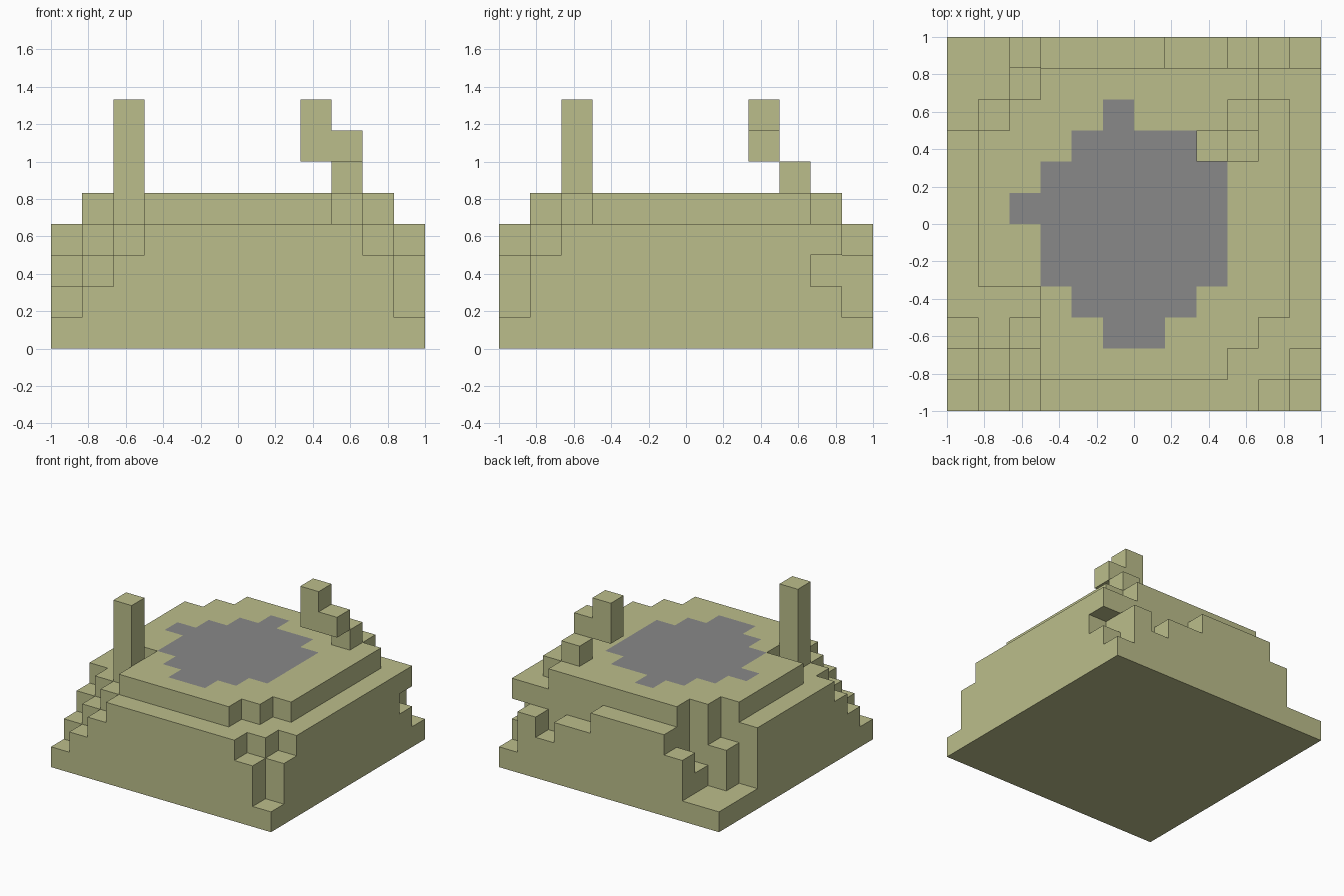
import bpy
import bmesh
from mathutils import Vector

cube = bpy.data.objects.get("Cube")
if cube:
    bpy.data.objects.remove(cube, do_unlink=True)

GRID = 12
UNIT = 2 / GRID


def make_material(name, rgb):
    mat = bpy.data.materials.new(name)
    mat.use_nodes = True
    color = (*rgb, 1)
    mat.diffuse_color = color
    mat.node_tree.nodes["Principled BSDF"].inputs["Base Color"].default_value = color
    return mat


sand = make_material("pale olive", (0.50, 0.515, 0.258))
grey = make_material("mid grey", (0.246, 0.246, 0.246))


def build_blocks(name, cells, occupied, is_pool=None):
    """Skin a set of unit cells, leaving out faces hidden by occupied cells."""
    bm = bmesh.new()
    for cell in cells:
        for axis in range(3):
            for side in (0, 1):
                step = [0, 0, 0]
                step[axis] = 2 * side - 1
                if tuple(c + s for c, s in zip(cell, step)) in occupied:
                    continue
                u, v = (axis + 1) % 3, (axis + 2) % 3
                corners = []
                for du, dv in ((0, 0), (1, 0), (1, 1), (0, 1)):
                    p = Vector(cell)
                    p[axis] += side
                    p[u] += du
                    p[v] += dv
                    p -= Vector((GRID / 2, GRID / 2, 0))
                    corners.append(bm.verts.new(p * UNIT))
                if not side:
                    corners.reverse()
                face = bm.faces.new(corners)
                if is_pool and axis == 2 and side and is_pool(*cell):
                    face.material_index = 1
    bmesh.ops.remove_doubles(bm, verts=bm.verts, dist=UNIT / 100)
    bmesh.ops.dissolve_limit(bm, angle_limit=0.01, verts=bm.verts,
                             edges=bm.edges, delimit={'MATERIAL'})
    mesh = bpy.data.meshes.new(name)
    bm.to_mesh(mesh)
    bm.free()
    mesh.materials.append(sand)
    mesh.materials.append(grey)
    obj = bpy.data.objects.new(name, mesh)
    bpy.context.collection.objects.link(obj)
    return obj


# Upper terrace: first and last column of each row
terrace = {1: (3, 8), 2: (3, 9), 3: (3, 10), 9: (2, 10), 10: (3, 9)}
terrace.update({row: (1, 10) for row in range(4, 9)})

# Crumbled edges: lower cells on the right front, the back and the left back
crumbled = {(10, 0): 3, (11, 0): 1, (11, 1): 3,
            (0, 9): 1, (1, 9): 3, (0, 10): 1, (1, 10): 1, (2, 10): 2}
for i, height in enumerate((1, 1, 3, 4, 4, 4, 4, 3, 3, 2, 3, 1)):
    crumbled[i, GRID - 1] = height


def ground_height(i, j):
    first, last = terrace.get(j, (GRID, 0))
    if first <= i <= last:
        return 5
    # The left front corner is a regular stair
    return crumbled.get((i, j), min(4, i + j + 1))


mound = {(i, j, k) for i in range(GRID) for j in range(GRID)
         for k in range(ground_height(i, j))}
mound.discard((11, 10, 2))  # hollow under the overhang

# Standing post and broken arch
post = {(2, 2, k) for k in range(4, 8)}
arch = {(9, 9, 5), (9, 8, 6), (8, 8, 6), (8, 8, 7)}

# Flat grey pool on the terrace
pool_rows = {2: (5, 6), 3: (4, 7), 4: (3, 8), 5: (3, 8), 6: (2, 8),
             7: (3, 8), 8: (4, 7), 9: (5, 5)}


def is_pool(i, j, k):
    first, last = pool_rows.get(j, (GRID, 0))
    return k == 4 and first <= i <= last


mound -= post
everything = mound | post | arch
build_blocks("stepped_mound", mound, everything, is_pool)
build_blocks("standing_post", post, everything)
build_blocks("broken_arch", arch, everything)
